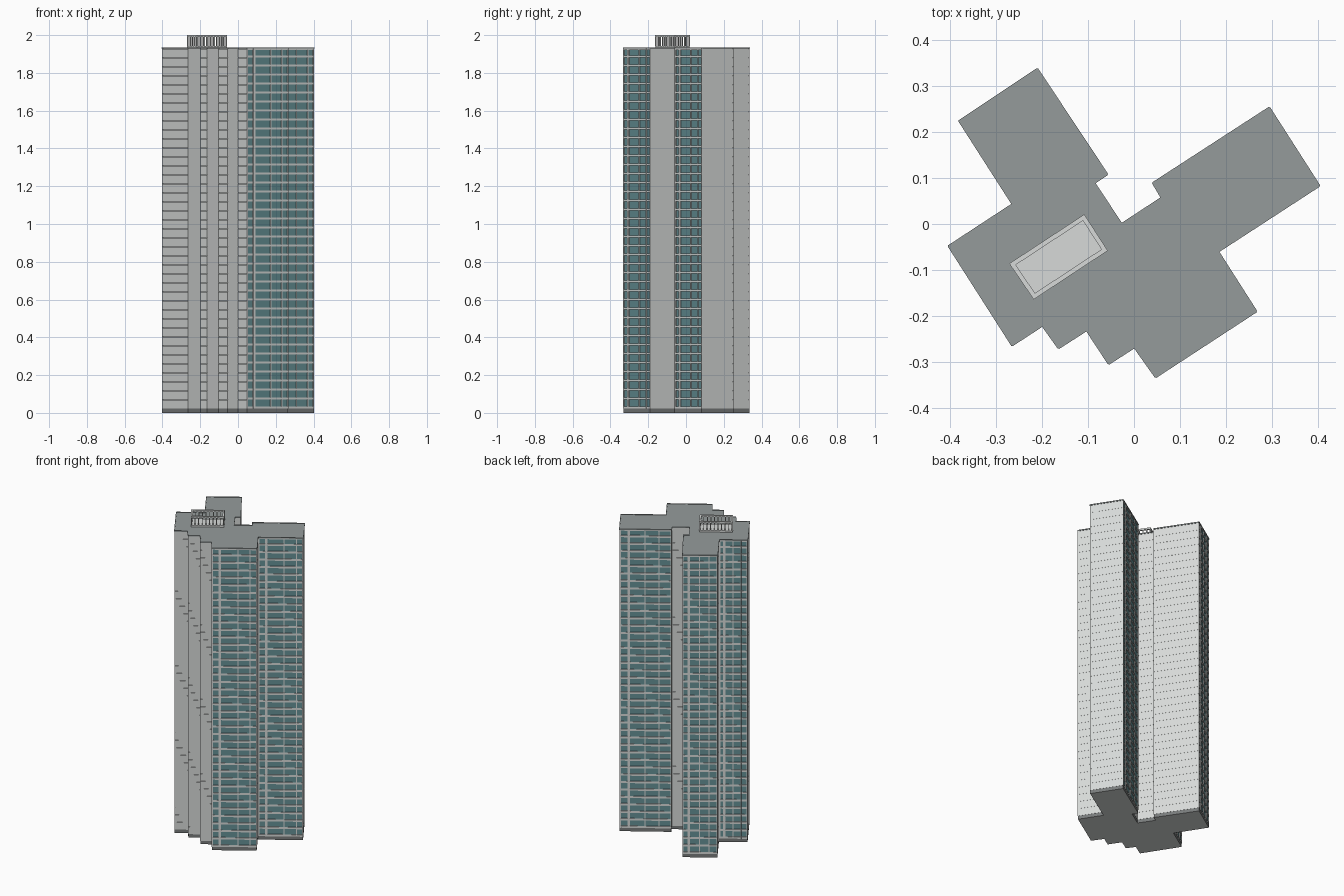
import bpy, bmesh
from mathutils import Vector

if "Cube" in bpy.data.objects:
    bpy.data.objects.remove(bpy.data.objects["Cube"])


def mat(name, c):
    m = bpy.data.materials.new(name)
    m.diffuse_color = (*c, 1)
    m.use_nodes = True
    m.node_tree.nodes["Principled BSDF"].inputs["Base Color"].default_value = m.diffuse_color
    return m


WALL = mat("pale_concrete", (0.68, 0.70, 0.69))
GLASS = mat("teal_glass", (0.13, 0.28, 0.30))
ROOF = mat("roof_grey", (0.30, 0.33, 0.33))
BASE = mat("base_grey", (0.19, 0.20, 0.20))

# Footprint, clockwise seen from above
FOOT = [Vector(p) for p in [
    (-.210, .337), (-.058, .108), (-.086, .089), (-.027, 0), (.060, .057), (.041, .089),
    (.294, .253), (.403, .083), (.183, -.060), (.266, -.190), (.047, -.333), (.001, -.268),
    (-.055, -.304), (-.103, -.231), (-.164, -.270), (-.199, -.221), (-.265, -.264),
    (-.403, -.048), (-.264, .043), (-.380, .224)]]
# Glazed sides by starting corner, with inner mullion positions
GLAZED = {5: (.49, .76), 7: (.58, .85), 9: (.58, .85), 17: (.49, .76), 19: (.49, .76)}
N = len(FOOT)
BASE_H, TOP, FLOORS = 0.022, 1.928, 40
STEP = (TOP - BASE_H) / FLOORS
DEPTH = 0.005


def normal(a, b):
    d = (b - a).normalized()
    return Vector((-d.y, d.x))


def offset(pts, dist):
    """Move every side outward by dist, keeping mitred corners."""
    out = []
    for i, p in enumerate(pts):
        n1, n2 = normal(pts[i - 1], p), normal(p, pts[(i + 1) % len(pts)])
        out.append(p + (n1 + n2) * dist / (1 + n1.dot(n2)))
    return out


def finish(name, bm, mats):
    bmesh.ops.recalc_face_normals(bm, faces=bm.faces)
    me = bpy.data.meshes.new(name)
    bm.to_mesh(me)
    bm.free()
    for m in mats:
        me.materials.append(m)
    ob = bpy.data.objects.new(name, me)
    bpy.context.collection.objects.link(ob)
    return ob


def add_prism(bm, pts, z0, z1, side_mats=None):
    lo = [bm.verts.new((p.x, p.y, z0)) for p in pts]
    hi = [bm.verts.new((p.x, p.y, z1)) for p in pts]
    bm.faces.new(lo)
    bm.faces.new(hi[::-1])
    for i in range(len(pts)):
        j = (i + 1) % len(pts)
        f = bm.faces.new((lo[i], lo[j], hi[j], hi[i]))
        if side_mats:
            f.material_index = side_mats[i]


def prism(name, pts, z0, z1, mats, side_mats=None):
    bm = bmesh.new()
    add_prism(bm, pts, z0, z1, side_mats)
    return finish(name, bm, mats)


def add_box(bm, a, b, s0, s1, d0, d1, z0, z1):
    """Box along side a-b, s in units from a, d outward from the side."""
    t, n = (b - a).normalized(), -normal(a, b)
    add_prism(bm, [a + t * s + n * d for s, d in ((s0, d0), (s1, d0), (s1, d1), (s0, d1))], z0, z1)


# Core: glass on glazed sides, concrete elsewhere
prism("tower_core", offset(FOOT, -DEPTH), 0.002, TOP, [WALL, GLASS],
      [1 if i in GLAZED else 0 for i in range(N)])

# Base plinth (pale underside, dark sides) and roof slab with a low rim
prism("base_plinth", offset(FOOT, -0.001), 0, BASE_H, [WALL, BASE], [1] * N)
prism("roof_slab", offset(FOOT, 0.001), TOP, 1.932, [ROOF])
rim = bmesh.new()
for i in range(N):
    a, b = FOOT[(i + 1) % N], FOOT[i]
    add_box(rim, a, b, 0, (b - a).length, -0.002, 0.002, TOP, 1.935)
finish("roof_rim", rim, [ROOF])

panels, slabs, piers = (bmesh.new() for _ in range(3))
for i in range(N):
    a, b = FOOT[(i + 1) % N], FOOT[i]      # left to right seen from outside
    L = (b - a).length
    if i not in GLAZED:
        # Blank walls: one panel per storey with fine joints
        for k in range(FLOORS):
            z = BASE_H + k * STEP
            add_box(panels, a, b, 0, L, -DEPTH, 0, z, z + STEP - 0.0005)
        continue
    # Glazed walls: slab bands, edge piers and slim mullions
    for k in range(FLOORS):
        z = BASE_H + k * STEP
        add_box(slabs, a, b, 0, L, -DEPTH, 0, z, z + 0.012)
    add_box(slabs, a, b, 0, L, -DEPTH, 0, TOP - 0.006, TOP)
    cuts = [0, .18, *GLAZED[i], 1]
    for c, w in zip(cuts, (.008, .014, .005, .005, .006)):
        s = min(max(c * L - w / 2, 0), L - w)
        add_box(piers, a, b, s, s + w, -DEPTH, 0.0005, BASE_H, TOP)
finish("wall_panels", panels, [WALL])
finish("floor_bands", slabs, [WALL])
finish("facade_piers", piers, [WALL])

# Rooftop enclosure: pale deck inside an open fence of posts and a flat top rail
deck = [Vector(p) for p in [(-.108, .021), (-.057, -.058), (-.218, -.164), (-.271, -.086)]]
prism("roof_deck", offset(deck, -0.001), 1.93, 1.942, [WALL])
fence = bmesh.new()
for i in range(4):
    a, b = deck[(i + 1) % 4], deck[i]
    L = (b - a).length
    add_box(fence, a, b, 0, L, -0.010, 0, 1.990, 2.0)
    count = round(L / 0.022)
    for k in range(count + 1):
        s = k * (L - 0.005) / count
        add_box(fence, a, b, s, s + 0.005, -0.007, -0.002, 1.94, 1.991)
finish("roof_fence", fence, [WALL])
